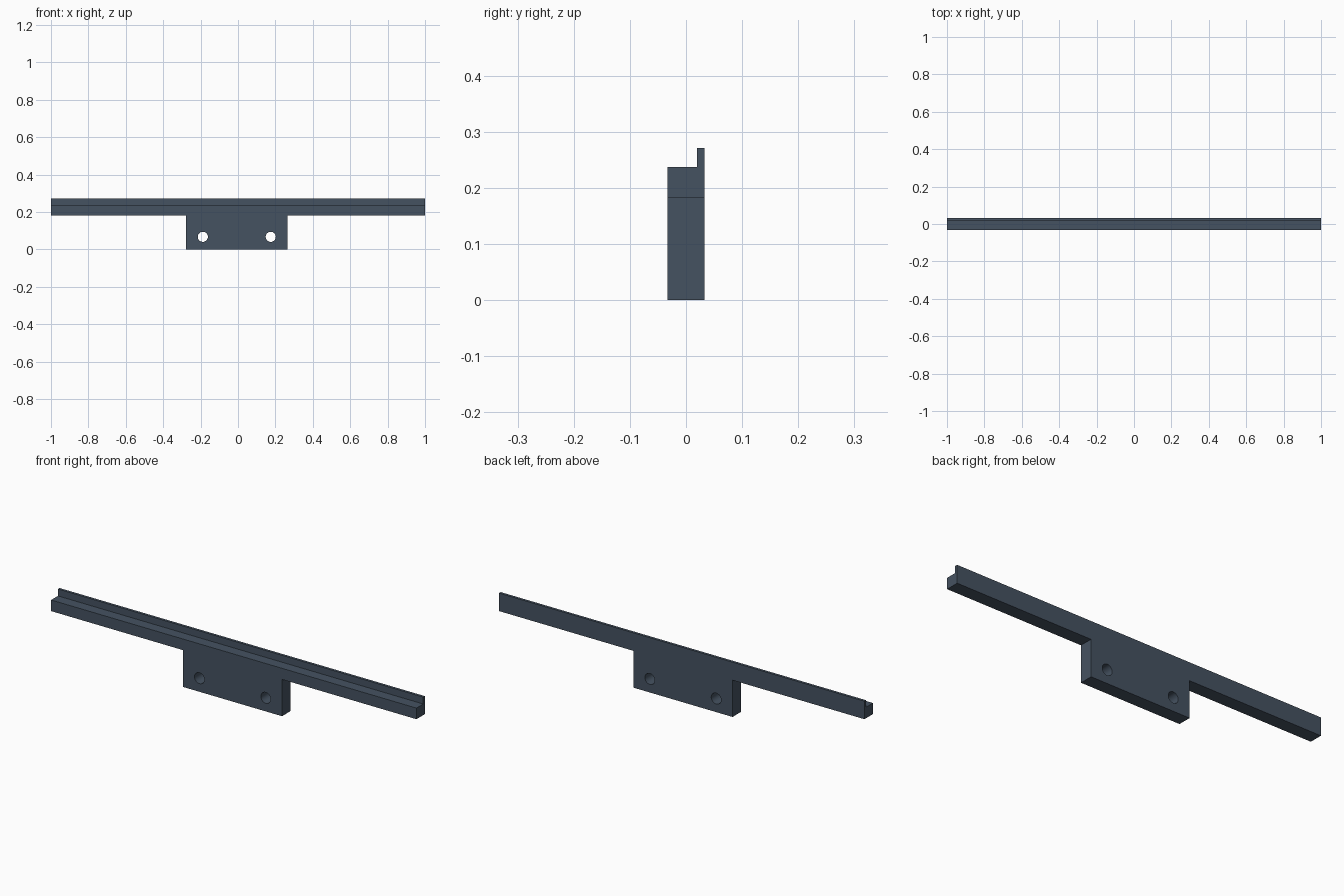
import bpy
import bmesh
from mathutils import Matrix

if "Cube" in bpy.data.objects:
    bpy.data.objects.remove(bpy.data.objects["Cube"], do_unlink=True)

HALF_DEPTH = 0.033
RAIL_BOTTOM, LEDGE, TOP = 0.182, 0.237, 0.271
LIP_FRONT = 0.02
TAB_LEFT, TAB_RIGHT = -0.278, 0.264
HOLE_Z, HOLE_RADIUS = 0.067, 0.027

slate = bpy.data.materials.new("slate_blue_grey")
slate.use_nodes = True
colour = (0.06, 0.085, 0.12, 1)
slate.diffuse_color = colour
slate.node_tree.nodes["Principled BSDF"].inputs["Base Color"].default_value = colour


def make_object(name, bm):
    bmesh.ops.recalc_face_normals(bm, faces=bm.faces)
    mesh = bpy.data.meshes.new(name)
    bm.to_mesh(mesh)
    bm.free()
    mesh.materials.append(slate)
    obj = bpy.data.objects.new(name, mesh)
    bpy.context.collection.objects.link(obj)
    return obj


def cut(target, cutter):
    mod = target.modifiers.new(cutter.name, "BOOLEAN")
    mod.operation = "DIFFERENCE"
    mod.solver = "EXACT"
    mod.object = cutter
    bpy.context.view_layer.objects.active = target
    bpy.ops.object.modifier_apply(modifier=mod.name)
    bpy.data.objects.remove(cutter, do_unlink=True)


# Rail with mounting tab: one T-shaped outline extruded front to back
outline = [(-1, TOP), (-1, RAIL_BOTTOM), (TAB_LEFT, RAIL_BOTTOM), (TAB_LEFT, 0),
           (TAB_RIGHT, 0), (TAB_RIGHT, RAIL_BOTTOM), (1, RAIL_BOTTOM), (1, TOP)]
bm = bmesh.new()
face = bm.faces.new([bm.verts.new((x, -HALF_DEPTH, z)) for x, z in outline])
extruded = bmesh.ops.extrude_face_region(bm, geom=[face])["geom"]
bmesh.ops.translate(bm, vec=(0, 2 * HALF_DEPTH, 0),
                    verts=[v for v in extruded if isinstance(v, bmesh.types.BMVert)])
bracket = make_object("mounting_rail", bm)

# Step along the front of the top, leaving a thin lip at the back
bm = bmesh.new()
bmesh.ops.create_cube(bm, size=1, matrix=Matrix.Translation((0, LIP_FRONT - 0.1, LEDGE + 0.1))
                      @ Matrix.Diagonal((3, 0.2, 0.2, 1)))
cut(bracket, make_object("step_cutter", bm))

# Two screw holes through the tab
for x in (-0.188, 0.175):
    bm = bmesh.new()
    bmesh.ops.create_cone(bm, cap_ends=True, segments=32, depth=0.3,
                          radius1=HOLE_RADIUS, radius2=HOLE_RADIUS,
                          matrix=Matrix.Translation((x, 0, HOLE_Z)) @ Matrix.Rotation(1.5708, 4, "X"))
    cut(bracket, make_object("hole_cutter", bm))

# Smooth hole walls, sharp corners
bpy.ops.object.select_all(action="DESELECT")
bracket.select_set(True)
bpy.context.view_layer.objects.active = bracket
bpy.ops.object.shade_smooth_by_angle(angle=0.6)
